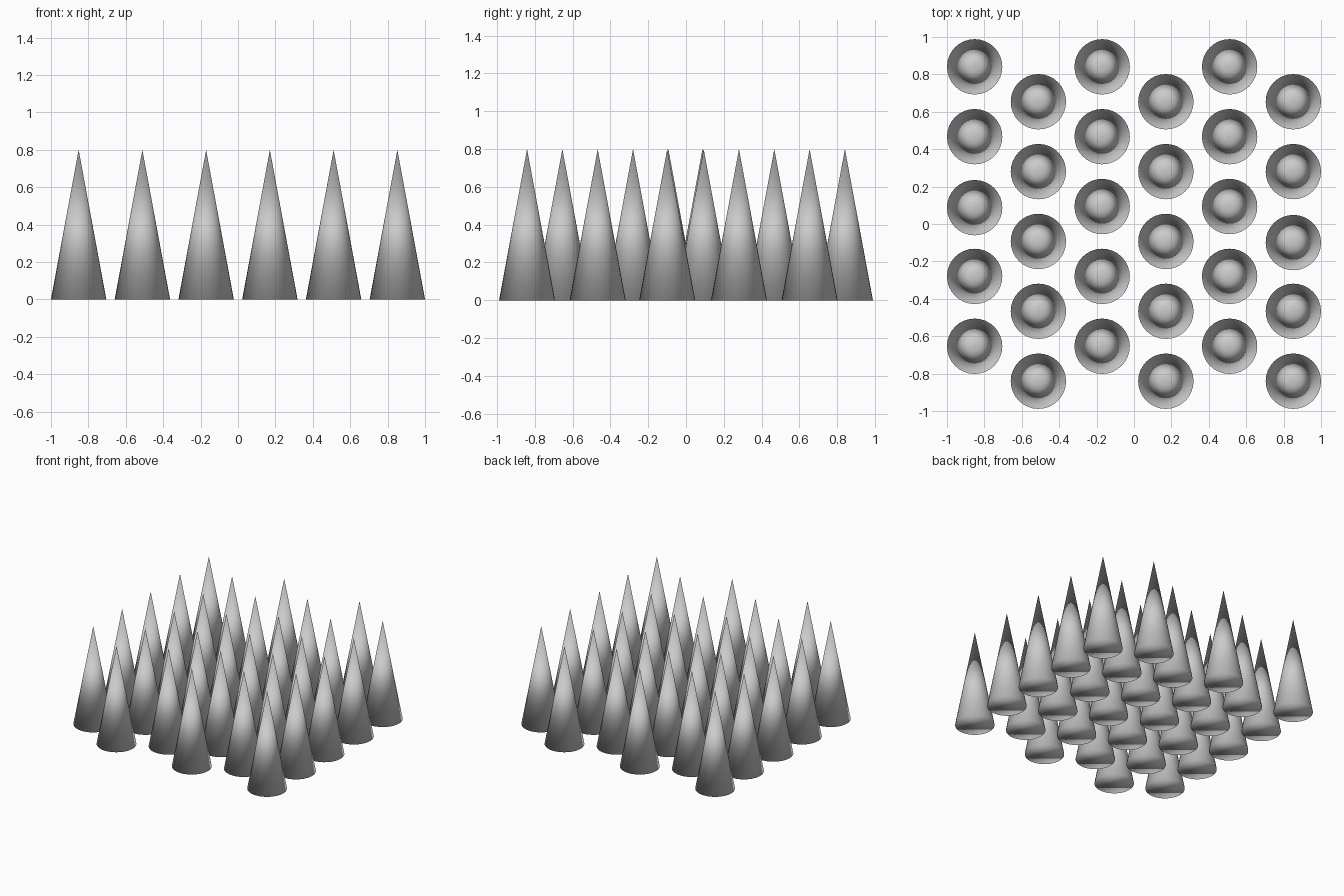
import bpy
import bmesh

cube = bpy.data.objects.get("Cube")
if cube:
    bpy.data.objects.remove(cube, do_unlink=True)

RADIUS, HEIGHT = 0.148, 0.8
COLUMNS, ROWS = 6, 5
STEP_X, STEP_Y = 0.3408, 0.3735

# Plain grey for every spike
grey = bpy.data.materials.new("plain_grey")
grey.use_nodes = True
colour = (0.6, 0.6, 0.6, 1)
grey.diffuse_color = colour
grey.node_tree.nodes["Principled BSDF"].inputs["Base Color"].default_value = colour

# One closed cone, smooth all over including the rim, shared by all spikes
bm = bmesh.new()
bmesh.ops.create_cone(bm, cap_ends=True, segments=32,
                      radius1=RADIUS, radius2=0, depth=HEIGHT)
bmesh.ops.remove_doubles(bm, verts=bm.verts, dist=0.0001)
bmesh.ops.translate(bm, verts=bm.verts, vec=(0, 0, HEIGHT / 2))
bmesh.ops.recalc_face_normals(bm, faces=bm.faces)
for face in bm.faces:
    face.smooth = True
mesh = bpy.data.meshes.new("spike")
bm.to_mesh(mesh)
bm.free()
mesh.materials.append(grey)

# Staggered grid: every second column sits half a step nearer the front
back_y = STEP_Y * (ROWS - 0.5) / 2
for col in range(COLUMNS):
    for row in range(ROWS):
        x = (col - (COLUMNS - 1) / 2) * STEP_X
        y = back_y - (row + (col % 2) / 2) * STEP_Y
        # the middle spikes of the outer columns are set slightly forward
        if row == ROWS // 2 and col in (0, COLUMNS - 1):
            y -= 0.006
        spike = bpy.data.objects.new(f"spike_{col + 1}_{row + 1}", mesh)
        spike.location = (x, y, 0)
        bpy.context.collection.objects.link(spike)
